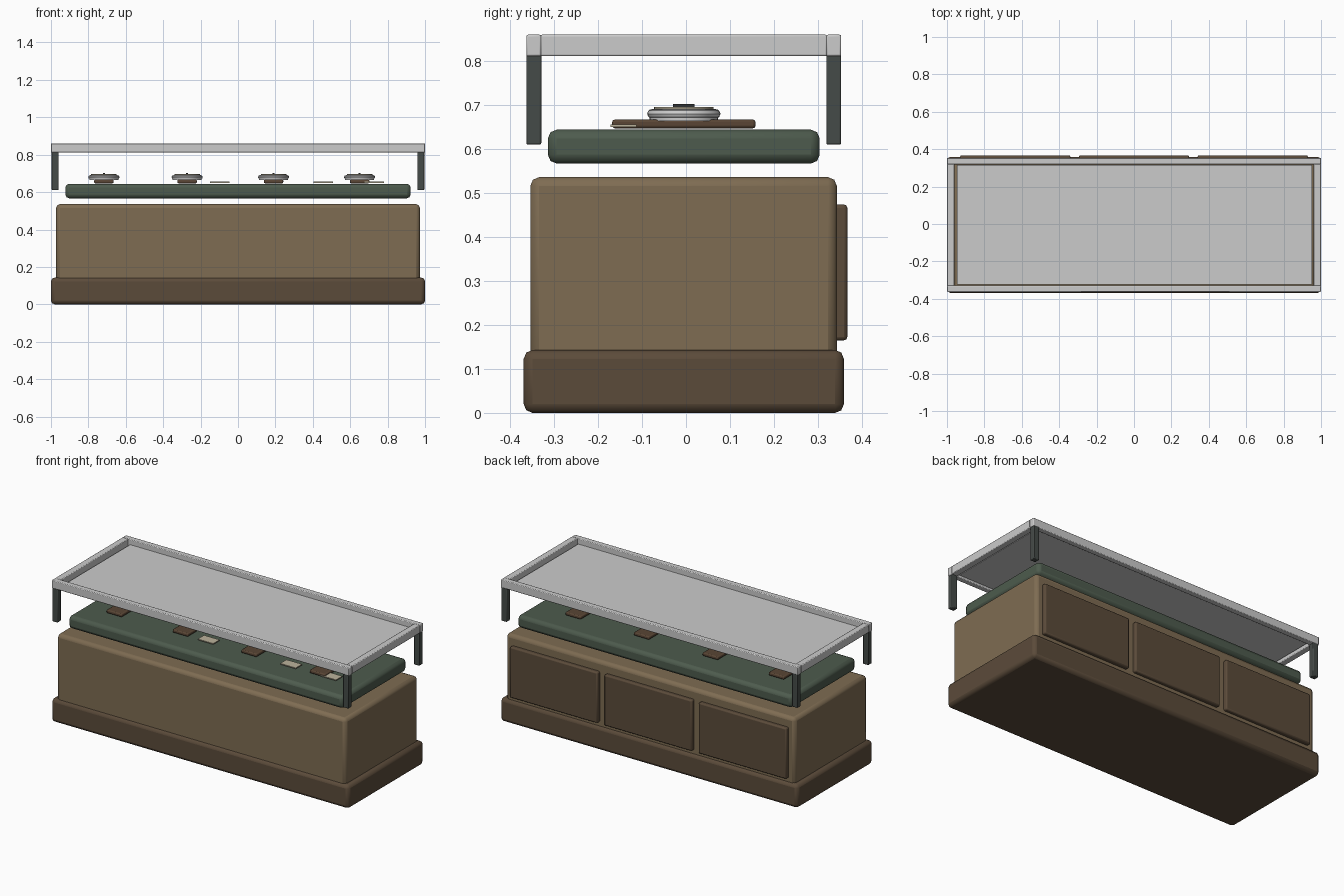
import bpy, math

if "Cube" in bpy.data.objects:
    bpy.data.objects.remove(bpy.data.objects["Cube"])

YC = -0.005  # the case sits slightly forward because of the rear door panels


def material(name, r, g, b):
    m = bpy.data.materials.new(name)
    m.diffuse_color = (r, g, b, 1)
    m.use_nodes = True
    m.node_tree.nodes["Principled BSDF"].inputs["Base Color"].default_value = m.diffuse_color
    return m


wood = material("wood", 0.21, 0.15, 0.085)
dark_wood = material("dark_wood", 0.105, 0.07, 0.042)
felt = material("felt", 0.075, 0.105, 0.075)
post_paint = material("post_paint", 0.06, 0.07, 0.065)
strap_brown = material("strap_brown", 0.10, 0.06, 0.035)
cream = material("cream", 0.5, 0.45, 0.33)
black = material("black", 0.03, 0.03, 0.03)


def finish(ob, name, mat):
    ob.name = name
    if mat:
        ob.data.materials.append(mat)
    bpy.ops.object.shade_smooth_by_angle(angle=math.radians(35))
    return ob


def box(name, x, y, z, mat=None, bevel=0.0, segments=2):
    """Box from (min, max) ranges, optionally with rounded edges."""
    bpy.ops.mesh.primitive_cube_add(size=1, location=[sum(r) / 2 for r in (x, y, z)])
    ob = bpy.context.object
    ob.scale = [r[1] - r[0] for r in (x, y, z)]
    bpy.ops.object.transform_apply(location=False, rotation=False, scale=True)
    if bevel:
        mod = ob.modifiers.new("bevel", 'BEVEL')
        mod.width = bevel
        mod.segments = segments
    return finish(ob, name, mat)


def disc(name, x, r, z, mat=None):
    bpy.ops.mesh.primitive_cylinder_add(vertices=32, radius=r, depth=z[1] - z[0],
                                        location=(x, YC, sum(z) / 2))
    return finish(bpy.context.object, name, mat)


# Cabinet
box("plinth", (-1, 1), (-0.369, 0.359), (0, 0.143), dark_wood, 0.02)
box("cabinet_body", (-0.972, 0.972), (-0.354, 0.343), (0.12, 0.536), wood, 0.02)
for i, x in enumerate((-0.635, 0, 0.635)):
    box(f"rear_door_{i}", (x - 0.295, x + 0.295), (0.33, 0.367), (0.165, 0.474), dark_wood, 0.008)

# Display pad
box("felt_pad", (-0.923, 0.923), (-0.314, 0.304), (0.567, 0.644), felt, 0.02)

# Wristwatches laid flat on the pad
for i, x in enumerate((-0.717, -0.272, 0.19, 0.65)):
    box(f"watch_strap_{i}", (x - 0.052, x + 0.052), (YC - 0.163, YC + 0.163),
        (0.647, 0.667), strap_brown, 0.006)
    disc(f"watch_case_{i}", x, 0.078, (0.664, 0.69))
    bpy.ops.mesh.primitive_torus_add(major_radius=0.073, minor_radius=0.0105, major_segments=32,
                                     minor_segments=8, location=(x, YC, 0.68))
    finish(bpy.context.object, f"watch_bezel_{i}", None)
    disc(f"watch_dial_{i}", x, 0.068, (0.69, 0.696), cream)
    box(f"watch_hand_{i}", (x - 0.005, x + 0.005), (YC - 0.024, YC + 0.024), (0.696, 0.702), black)

# Price tags
for i, x in enumerate((-0.098, 0.457, 0.728)):
    box(f"price_tag_{i}", (x - 0.052, x + 0.052), (-0.172, -0.112), (0.65, 0.656), cream)

# Glass top in a raised frame
box("glass_top", (-0.947, 0.951), (-0.323, 0.316), (0.819, 0.83))
for side, y in (("front", (-0.363, -0.329)), ("rear", (0.319, 0.353))):
    box(f"{side}_rail", (-1, 1), y, (0.811, 0.86), None, 0.004)
for side, s in (("left", -1), ("right", 1)):
    xs = sorted((s * 0.961, s))
    box(f"{side}_rail", xs, (-0.331, 0.321), (0.811, 0.86), None, 0.004)
    for end, y in (("front", (-0.363, -0.329)), ("rear", (0.319, 0.353))):
        box(f"{side}_{end}_post", sorted((s * 0.96, s * 0.996)), y, (0.61, 0.815), post_paint, 0.004)
